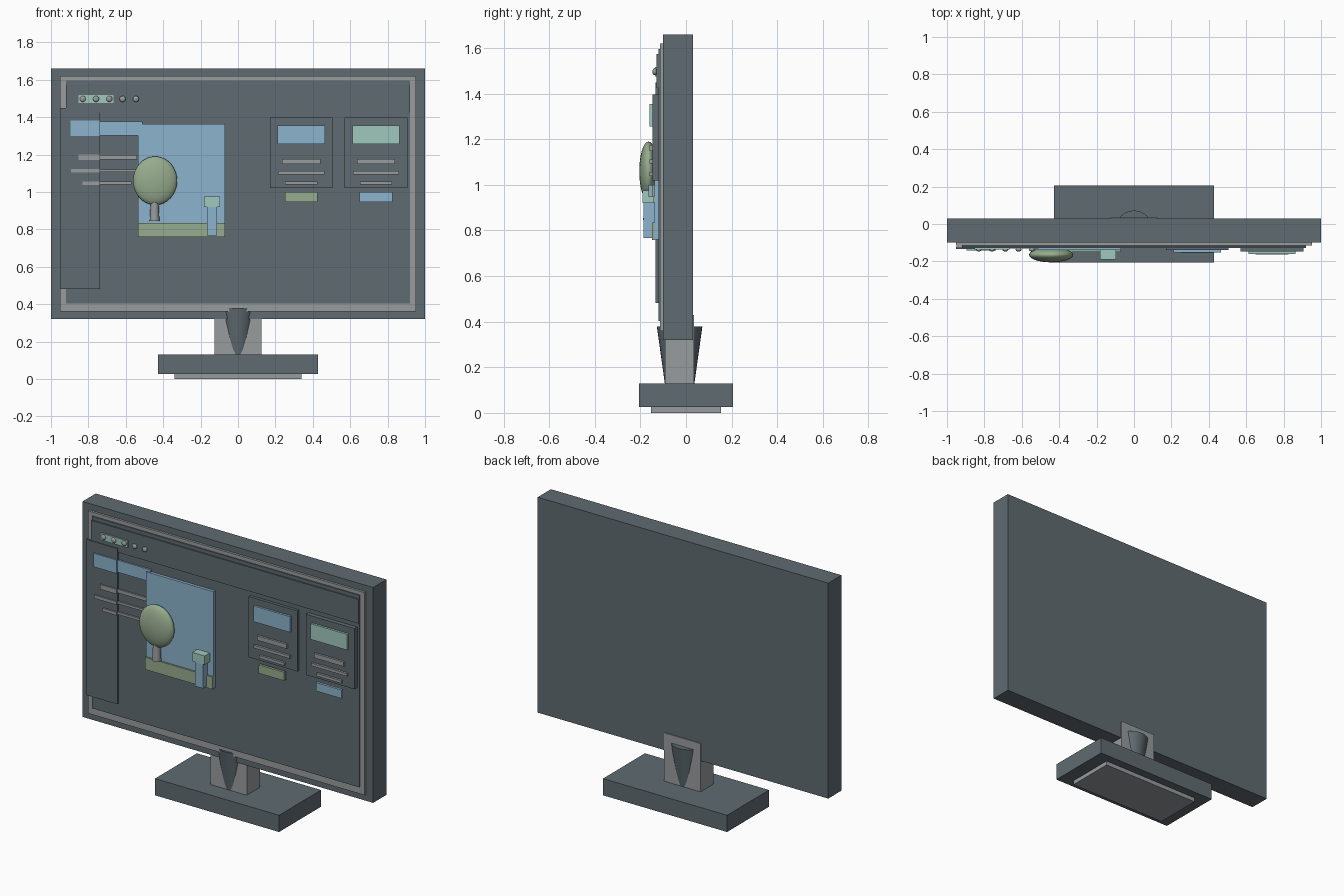
import bpy, math

if "Cube" in bpy.data.objects:
    bpy.data.objects.remove(bpy.data.objects["Cube"])


def material(name, rgb):
    m = bpy.data.materials.new(name)
    m.diffuse_color = [((c / 255 + 0.055) / 1.055) ** 2.4 for c in rgb] + [1]
    m.use_nodes = True
    m.node_tree.nodes["Principled BSDF"].inputs["Base Color"].default_value = m.diffuse_color
    return m


DARK = material("dark slate", (95, 107, 113))
GREY = material("mid grey", (152, 156, 158))
BLUE = material("soft blue", (139, 179, 205))
MINT = material("mint green", (160, 200, 189))
OLIVE = material("olive green", (151, 172, 142))


def finish(name, mat, smooth=False):
    ob = bpy.context.object
    ob.name = name
    ob.data.materials.append(mat)
    if smooth:
        bpy.ops.object.shade_smooth_by_angle(angle=math.radians(40))
    return ob


def box(name, mat, x, y, z):
    """Box from (min, max) pairs."""
    bpy.ops.mesh.primitive_cube_add(size=1, location=[sum(p) / 2 for p in (x, y, z)])
    bpy.context.object.scale = [p[1] - p[0] for p in (x, y, z)]
    bpy.ops.object.transform_apply(location=False, rotation=False, scale=True)
    return finish(name, mat)


def ball(name, mat, loc, radii):
    bpy.ops.mesh.primitive_uv_sphere_add(segments=32, ring_count=16, radius=1, location=loc)
    bpy.context.object.scale = radii
    bpy.ops.object.transform_apply(location=False, rotation=False, scale=True)
    return finish(name, mat, True)


def cone(name, mat, loc, r1, r2, depth):
    bpy.ops.mesh.primitive_cone_add(vertices=32, radius1=r1, radius2=r2, depth=depth, location=loc)
    return finish(name, mat, True)


# stand
box("foot_pad", GREY, (-.34, .34), (-.153, .153), (0, .026))
box("stand_base", DARK, (-.427, .427), (-.206, .206), (.026, .13))
box("neck", GREY, (-.125, .125), (-.092, .036), (.13, .43))
cone("neck_collar", DARK, (0, -.028, .255), .065, .1, .25)

# monitor
box("monitor_body", DARK, (-1, 1), (-.1, .03), (.32, 1.66))
box("bezel", GREY, (-.952, .952), (-.114, -.1), (.36, 1.62))
box("screen", DARK, (-.92, .92), (-.121, -.114), (.403, 1.597))
box("title_bar", DARK, (-.92, .92), (-.129, -.121), (1.425, 1.575))
box("sidebar", DARK, (-.952, -.737), (-.134, -.121), (.482, 1.45))

# round buttons on the title bar
box("button_strip", MINT, (-.853, -.665), (-.137, -.129), (1.475, 1.518))
for i in range(5):
    ball(f"round_button_{i}", GREY, (-.83 + i * .071, -.137, 1.497), (.016, .01, .016))

# banner and text bars, thicker over the sidebar
box("banner_left", BLUE, (-.895, -.737), (-.142, -.134), (1.298, 1.382))
box("banner_right", BLUE, (-.737, -.51), (-.131, -.121), (1.302, 1.377))
for i, (z, x0, x1, h) in enumerate([(1.185, -.852, -.54, .015), (1.113, -.892, -.54, .01),
                                    (1.047, -.832, -.57, .01)]):
    box(f"sidebar_bar_{i}", GREY, (x0, -.737), (-.142, -.134), (z - h, z + h))
    box(f"sidebar_bar_end_{i}", GREY, (-.737, x1), (-.131, -.121), (z - h * .75, z + h * .75))

# landscape picture
box("sky_panel", BLUE, (-.535, -.07), (-.139, -.121), (.76, 1.362))
box("grass_strip", OLIVE, (-.535, -.07), (-.149, -.139), (.758, .835))
cone("tree_trunk", GREY, (-.446, -.162, .91), .026, .02, .13)
ball("tree_crown", OLIVE, (-.443, -.165, 1.06), (.118, .04, .13))
box("post", BLUE, (-.166, -.111), (-.186, -.139), (.767, .922))
box("post_cap", MINT, (-.182, -.096), (-.19, -.14), (.92, .975))

# two info cards
for i, (x, head, btn) in enumerate([(.338, BLUE, OLIVE), (.738, MINT, BLUE)]):
    y = -.139 - i * .009
    box(f"card_{i}", DARK, (x - .168, x + .168), (y, -.121), (1.02, 1.397))
    box(f"card_header_{i}", head, (x - .126, x + .126), (y - .013, y), (1.257, 1.355))
    for j, (z, w, h) in enumerate([(1.162, .102, .014), (1.102, .124, .009), (1.048, .086, .009)]):
        box(f"card_bar_{i}_{j}", GREY, (x - w, x + w), (y - .013, y), (z - h, z + h))
    box(f"card_button_{i}", btn, (x - .088, x + .088), (y - .016, y), (.947, 1.0))
